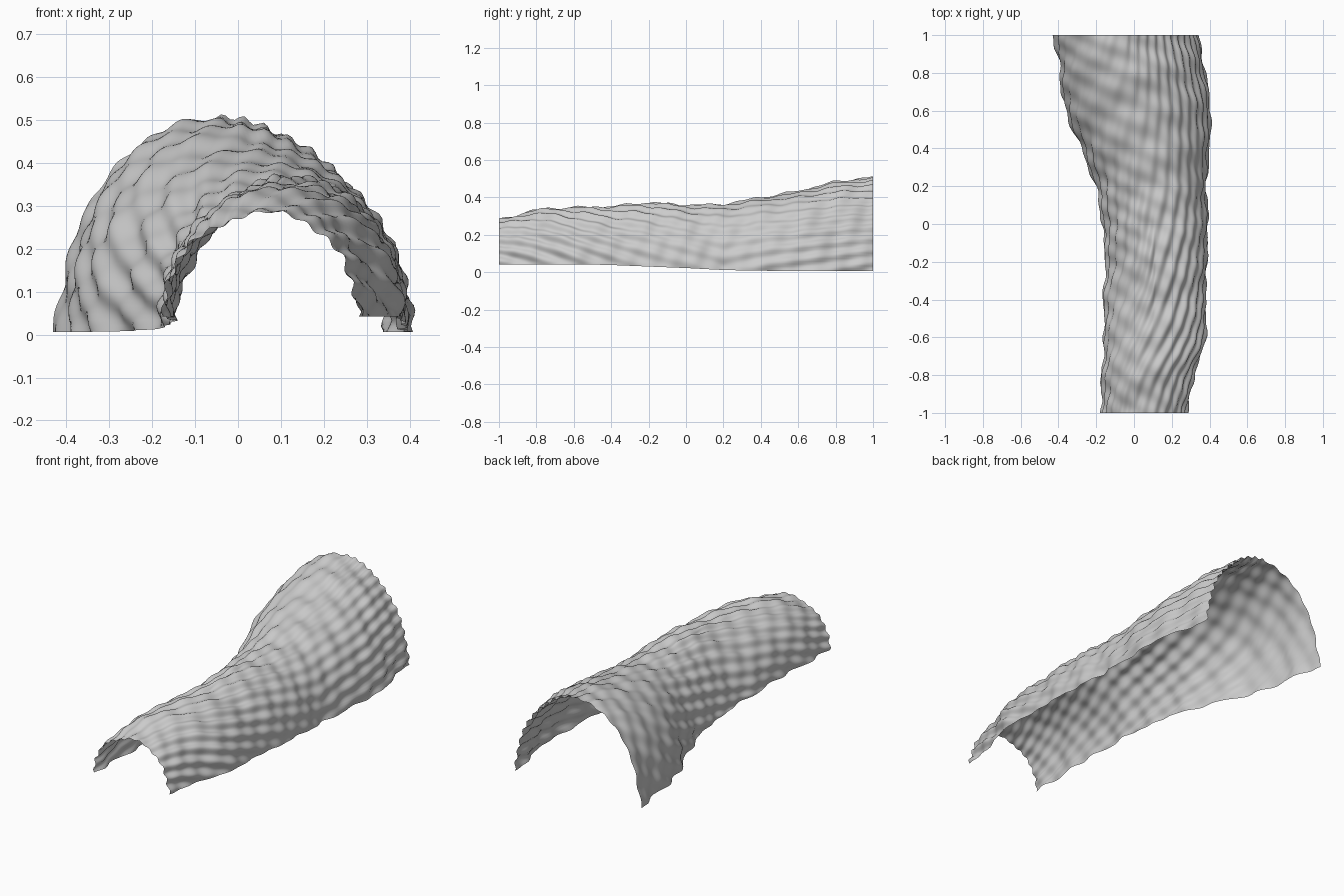
import bpy
import math

if "Cube" in bpy.data.objects:
    bpy.data.objects.remove(bpy.data.objects["Cube"])

# Stations along the tunnel: y, left x, crown x, right x, base z, crown z
STATIONS = [
    (-1.0, -0.170, 0.06, 0.280, 0.042, 0.280),
    (-0.8, -0.168, 0.07, 0.315, 0.042, 0.330),
    (-0.6, -0.155, 0.10, 0.375, 0.042, 0.342),
    (-0.4, -0.160, 0.11, 0.375, 0.038, 0.346),
    (-0.2, -0.150, 0.11, 0.385, 0.030, 0.365),
    (0.0, -0.165, 0.11, 0.390, 0.022, 0.355),
    (0.2, -0.200, 0.10, 0.380, 0.012, 0.362),
    (0.4, -0.275, 0.06, 0.395, 0.008, 0.397),
    (0.6, -0.358, 0.02, 0.402, 0.006, 0.432),
    (0.8, -0.390, -0.02, 0.372, 0.006, 0.480),
    (1.0, -0.408, -0.05, 0.338, 0.006, 0.502),
]
NY, NT = 170, 110


def section(y):
    """Catmull-Rom interpolation of the stations."""
    f = (y + 1.0) / 0.2
    i = min(int(f), len(STATIONS) - 2)
    u = f - i
    p = [STATIONS[max(0, min(len(STATIONS) - 1, i + k))] for k in (-1, 0, 1, 2)]
    return [0.5 * (2 * b + (c - a) * u + (2 * a - 5 * b + 4 * c - d) * u * u
                   + (3 * b - a - 3 * c + d) * u ** 3)
            for a, b, c, d in zip(*p)][1:]


def ripple(t, y):
    """Diagonal corrugation crossed by a weaker, longer swell."""
    twist = 14 * max(0, y - 0.2) * max(0, t - 0.5)
    a = math.sin(2 * math.pi * (t / 0.08 - y * 4.0 + twist)
                 + 1.2 * math.sin(5 * y) + 0.8 * math.sin(7 * t + 2 * y))
    b = math.sin(2 * math.pi * (y * 4.5 - t * 2.2) + 0.8 * math.sin(9 * t))
    c = math.sin(2 * math.pi * (y * 8.0 + t * 4.0) + math.sin(6 * y))
    swell = 0.75 + 0.25 * math.sin(4 * y + 5 * t)
    return 0.008 * swell * a + 0.005 * b + 0.003 * c


verts, faces = [], []
for j in range(NY + 1):
    y = -1 + 2 * j / NY
    left, mid, right, base, top = section(y)
    # the left flank flattens where the tunnel narrows
    flat = 0.95 + 0.3 * math.exp(-((y + 0.25) / 0.25) ** 2)
    for i in range(NT + 1):
        t = i / NT
        ang = math.pi * (1 - t)
        c, s = math.cos(ang), max(0.0, math.sin(ang))
        half = (right - mid) if c > 0 else (mid - left)
        p = flat if c < 0 else 0.94 + 0.08 * max(0.0, y)
        r = ripple(t, y)
        # flared lower corner at the wide end
        flare = 0.025 * max(0, 1 - t / 0.06) * max(0, (y - 0.9) / 0.1)
        x = mid + half * math.copysign(abs(c) ** p, c) + r * c - flare
        z = base + (top - base) * s ** p + r * s
        verts.append((x, y, max(z, 0.0)))

for j in range(NY):
    for i in range(NT):
        a = j * (NT + 1) + i
        faces.append((a, a + NT + 1, a + NT + 2, a + 1))

# Open rippled arch shell
mesh = bpy.data.meshes.new("rippled_arch_shell")
mesh.from_pydata(verts, [], faces)
mesh.update()
shell = bpy.data.objects.new("rippled_arch_shell", mesh)
bpy.context.collection.objects.link(shell)
mesh.shade_smooth()
